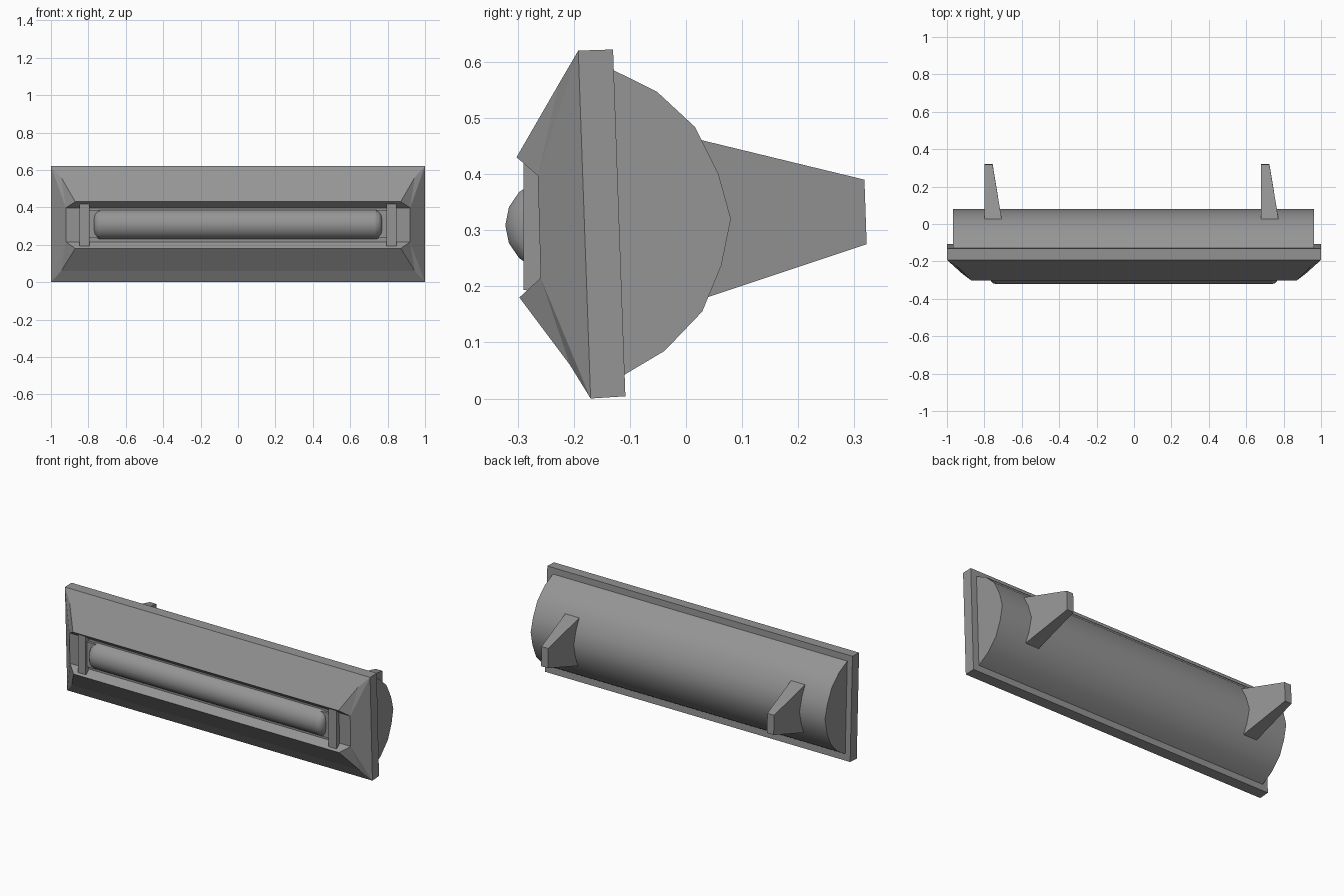
import bpy, bmesh, math

cube = bpy.data.objects.get("Cube")
if cube:
    bpy.data.objects.remove(cube, do_unlink=True)

# Single painted-metal colour
grey = bpy.data.materials.new("grey_metal")
grey.use_nodes = True
colour = (0.3, 0.3, 0.3, 1)
grey.diffuse_color = colour
grey.node_tree.nodes["Principled BSDF"].inputs["Base Color"].default_value = colour


def smooth(obj, degrees):
    bpy.ops.object.select_all(action='DESELECT')
    obj.select_set(True)
    bpy.context.view_layer.objects.active = obj
    bpy.ops.object.shade_smooth_by_angle(angle=math.radians(degrees))


def loft(name, profile, left, right, caps=None):
    """Span a y-z profile along x; left and right give each point's end x."""
    bm = bmesh.new()
    n = len(profile)
    ends = [[bm.verts.new((x, y, z)) for x, (y, z) in zip(xs, profile)]
            for xs in (left, right)]
    for i in range(n):
        j = (i + 1) % n
        bm.faces.new((ends[0][i], ends[0][j], ends[1][j], ends[1][i]))
    for end in ends:
        for cap in caps or [range(n)]:
            bm.faces.new([end[i] for i in cap])
    bmesh.ops.recalc_face_normals(bm, faces=bm.faces)
    mesh = bpy.data.meshes.new(name)
    bm.to_mesh(mesh)
    bm.free()
    mesh.materials.append(grey)
    obj = bpy.data.objects.new(name, mesh)
    bpy.context.collection.objects.link(obj)
    return obj


def box(name, x0, x1, y0, y1, z0, z1):
    return loft(name, [(y0, z0), (y1, z0), (y1, z1), (y0, z1)], [x0] * 4, [x1] * 4)


# Front panel: bevelled rim with a shallow trough open at both ends
panel = [(-.13, .622), (-.192, .62), (-.227, .56), (-.302, .43), (-.264, .397),
         (-.259, .215), (-.297, .18), (-.207, .06), (-.17, 0), (-.108, .004)]
half = [1, 1, .945, .87, .92, .92, .87, .945, 1, 1]
caps = [(0, 1, 8, 9), (1, 2, 4), (1, 4, 5, 8), (5, 7, 8), (2, 3, 4), (5, 6, 7)]
loft("front_panel", panel, [-x for x in half], half, caps)

# Rounded rear housing
housing = [(-.135, .588), (-.052, .547), (.016, .484), (.058, .4), (.08, .32),
           (.063, .237), (.029, .155), (-.038, .085), (-.112, .041)]
n = len(housing)
smooth(loft("rear_housing", housing, [-.967] * n, [.962] * n), 35)

# Tapered rear mounting arms, both with the straight side to the right
arm = [(-.02, .472), (.318, .39), (.322, .275), (-.02, .161)]
for name, x in (("right_mount", -.8), ("left_mount", .68)):
    loft(name, arm, [x] * 4, [x + w for w in (.1, .044, .044, .1)])

# Tube with rounded ends
bpy.ops.mesh.primitive_cylinder_add(vertices=16, radius=.083, depth=1.54,
                                    location=(0, -.239, .309),
                                    rotation=(0, math.pi / 2, 0))
tube = bpy.context.object
tube.name = "light_tube"
tube.data.materials.append(grey)
bevel = tube.modifiers.new("rounded_ends", 'BEVEL')
bevel.width = .035
bevel.segments = 3
bevel.angle_limit = math.radians(60)
smooth(tube, 40)
bpy.ops.object.modifier_apply(modifier=bevel.name)
smooth(tube, 40)

# Tube brackets and sockets at each end
for side, s in (("left", 1), ("right", -1)):
    box(side + "_bracket", s * .795, s * .847, -.29, -.24, .193, .419)
    box(side + "_socket", s * .74, s * .8, -.278, -.24, .235, .383)
